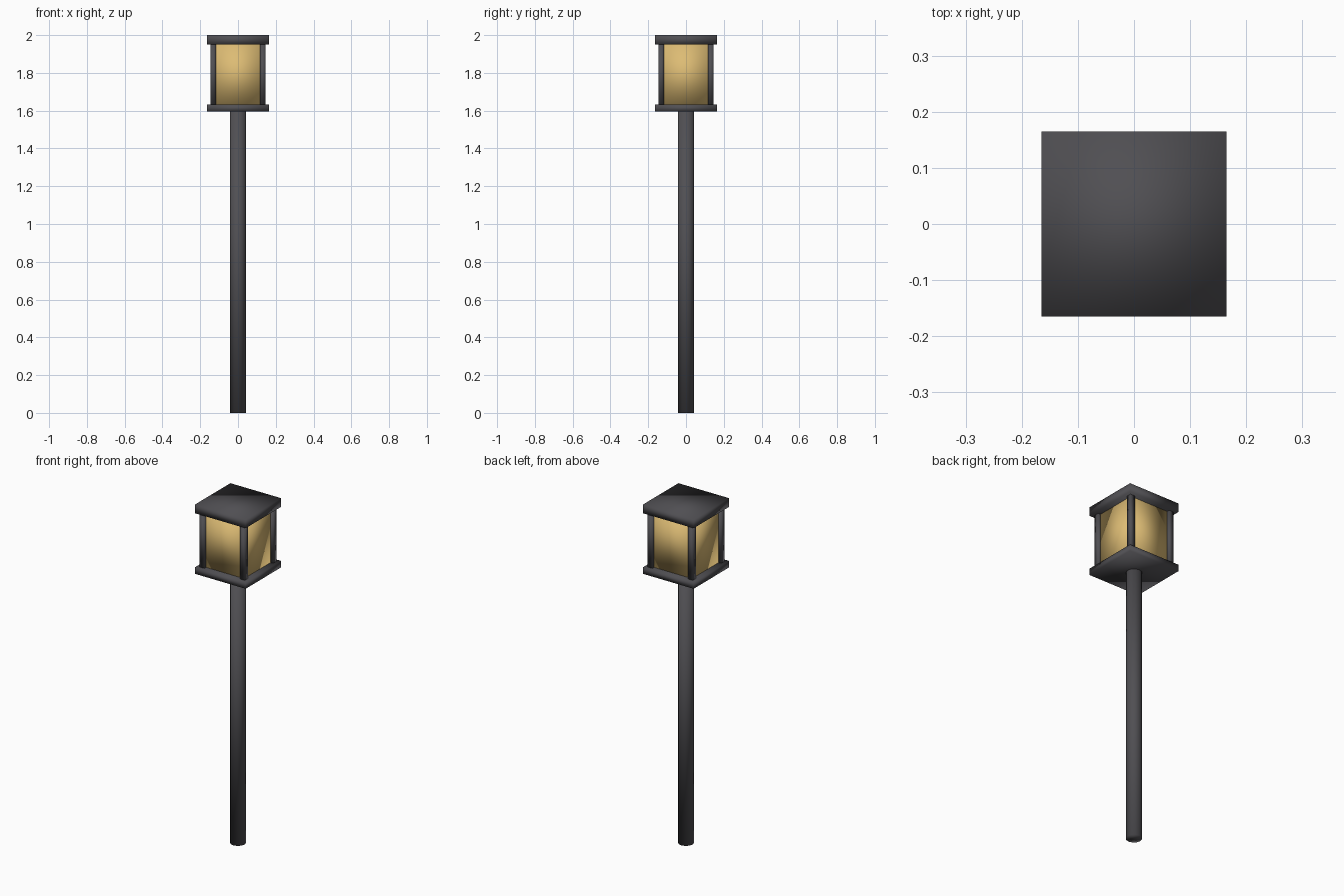
import bpy

if "Cube" in bpy.data.objects:
    bpy.data.objects.remove(bpy.data.objects["Cube"])


def make_material(name, color):
    mat = bpy.data.materials.new(name)
    mat.diffuse_color = (*color, 1.0)
    mat.use_nodes = True
    mat.node_tree.nodes["Principled BSDF"].inputs["Base Color"].default_value = mat.diffuse_color
    return mat


METAL = make_material("dark grey metal", (0.08, 0.078, 0.086))
GLASS = make_material("warm amber glass", (0.72, 0.5, 0.175))


def finish(name, mat):
    obj = bpy.context.object
    obj.name = name
    obj.data.materials.append(mat)
    bpy.ops.object.shade_smooth()
    return obj


def box(name, mat, half, z0, z1, x=0.0, y=0.0):
    """Square upright box between two heights, softly shaded."""
    bpy.ops.mesh.primitive_cube_add(size=2, location=(x, y, (z0 + z1) / 2))
    obj = bpy.context.object
    obj.scale = (half, half, (z1 - z0) / 2)
    bpy.ops.object.transform_apply(location=False, rotation=False, scale=True)
    return finish(name, mat)


POLE_TOP, BASE_TOP, CAP_BOTTOM, TOP = 1.595, 1.632, 1.95, 2.0

# Round pole
bpy.ops.mesh.primitive_cylinder_add(
    vertices=12, radius=0.043, depth=POLE_TOP, location=(0, 0, POLE_TOP / 2))
finish("pole", METAL)

# Lantern: base plate, glass body and cap
box("lantern_base", METAL, 0.165, POLE_TOP, BASE_TOP)
box("lantern_glass", GLASS, 0.13, BASE_TOP, CAP_BOTTOM)
box("lantern_cap", METAL, 0.165, CAP_BOTTOM, TOP)

# Four corner posts
for sx, x_side in ((-1, "left"), (1, "right")):
    for sy, y_side in ((-1, "front"), (1, "back")):
        box(f"corner_post_{y_side}_{x_side}", METAL, 0.015,
            BASE_TOP, CAP_BOTTOM, sx * 0.131, sy * 0.131)
